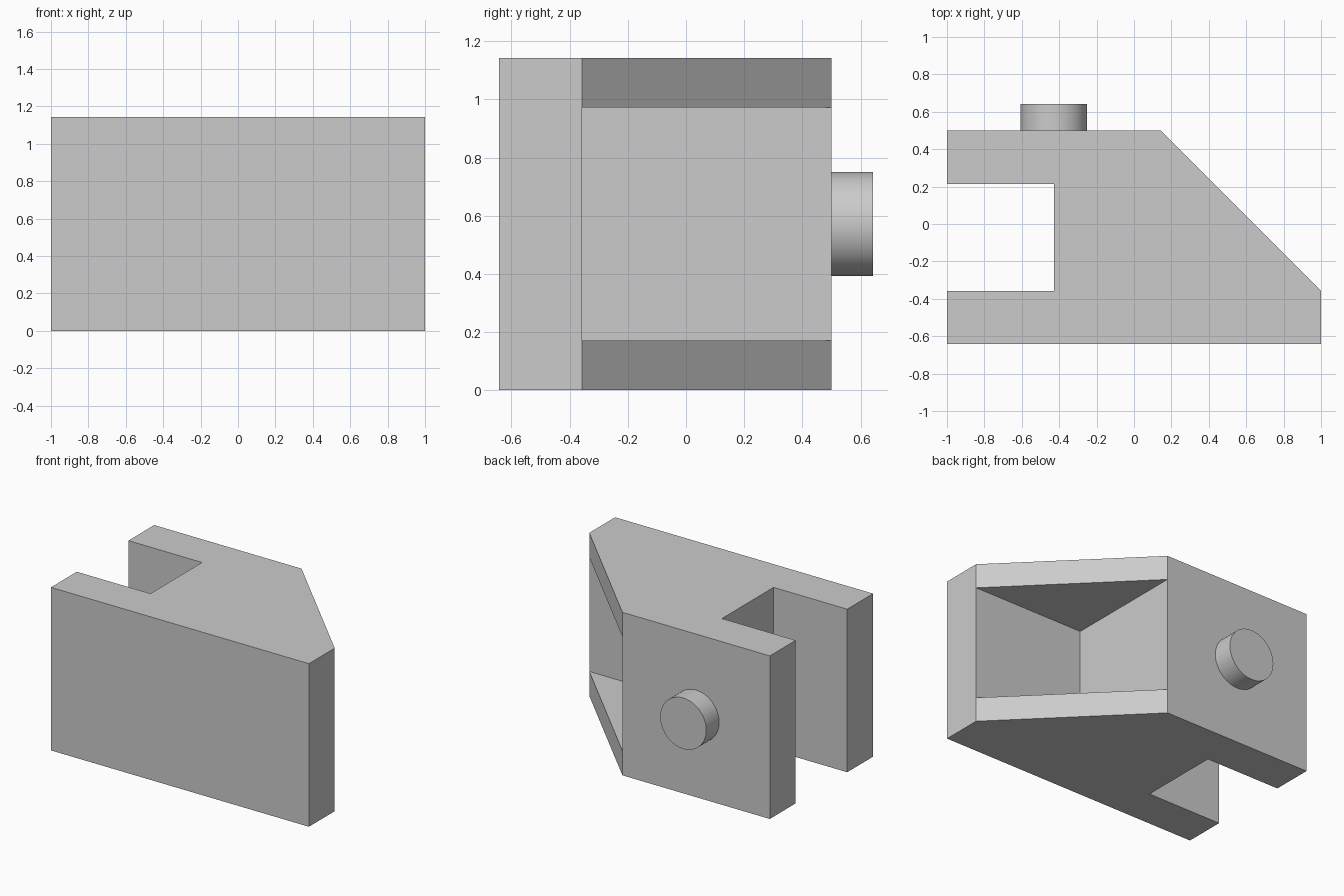
import bpy
import bmesh
import math
from mathutils import Vector

default = bpy.data.objects.get("Cube")
if default:
    bpy.data.objects.remove(default, do_unlink=True)

U = 1 / 7            # design module: the block is 14 modules long
HEIGHT = 8 * U
WALL = 1.2 * U       # thickness of the plates above and below the pocket

grey = bpy.data.materials.new("light grey")
grey.use_nodes = True
colour = (0.6, 0.6, 0.6, 1)
grey.diffuse_color = colour
grey.node_tree.nodes["Principled BSDF"].inputs["Base Color"].default_value = colour


def add_object(name, bm):
    bmesh.ops.recalc_face_normals(bm, faces=bm.faces[:])
    mesh = bpy.data.meshes.new(name)
    bm.to_mesh(mesh)
    bm.free()
    mesh.materials.append(grey)
    obj = bpy.data.objects.new(name, mesh)
    bpy.context.collection.objects.link(obj)
    return obj


# Block: plan outline with a slot on one end and a slanted corner, extruded up
outline = [(-7, -4.5), (7, -4.5), (7, -2.5), (1, 3.5), (-7, 3.5),
           (-7, 1.5), (-3, 1.5), (-3, -2.5), (-7, -2.5)]
bm = bmesh.new()
base = bm.faces.new([bm.verts.new((x * U, y * U, 0)) for x, y in outline])
top = bmesh.ops.extrude_face_region(bm, geom=[base])
bmesh.ops.translate(bm, vec=(0, 0, HEIGHT),
                    verts=[v for v in top["geom"] if isinstance(v, bmesh.types.BMVert)])
bmesh.ops.recalc_face_normals(bm, faces=bm.faces[:])


def slanted_faces():
    return [f for f in bm.faces if f.normal.x > 0.5 and f.normal.y > 0.5]


# Pocket: open the middle of the slanted face and line it back to a square corner
for z in (WALL, HEIGHT - WALL):
    faces = slanted_faces()
    edges = list({e for f in faces for e in f.edges})
    verts = list({v for f in faces for v in f.verts})
    bmesh.ops.bisect_plane(bm, geom=faces + edges + verts,
                           plane_co=(0, 0, z), plane_no=(0, 0, 1))
    bm.normal_update()

opening = min(slanted_faces(),
              key=lambda f: abs(f.calc_center_median().z - HEIGHT / 2))
side_pairs = []
for at_end in (True, False):
    pair = [v for v in opening.verts if (v.co.x > 4 * U) == at_end]
    side_pairs.append(sorted(pair, key=lambda v: v.co.z))
bmesh.ops.delete(bm, geom=[opening], context='FACES_ONLY')
corner = [bm.verts.new(Vector((U, -2.5 * U, z))) for z in (WALL, HEIGHT - WALL)]
for low, high in side_pairs:
    bm.faces.new((low, high, corner[1], corner[0]))
for i in range(2):
    bm.faces.new((side_pairs[0][i], side_pairs[1][i], corner[i]))
add_object("slotted_block", bm)

# Round pin on the back face
bpy.ops.mesh.primitive_cylinder_add(
    vertices=64, radius=1.25 * U, depth=U,
    location=(-3 * U, 4 * U, HEIGHT / 2), rotation=(math.pi / 2, 0, 0))
pin = bpy.context.object
pin.name = "back_pin"
pin.data.materials.append(grey)
bpy.ops.object.shade_smooth_by_angle(angle=math.radians(30))
